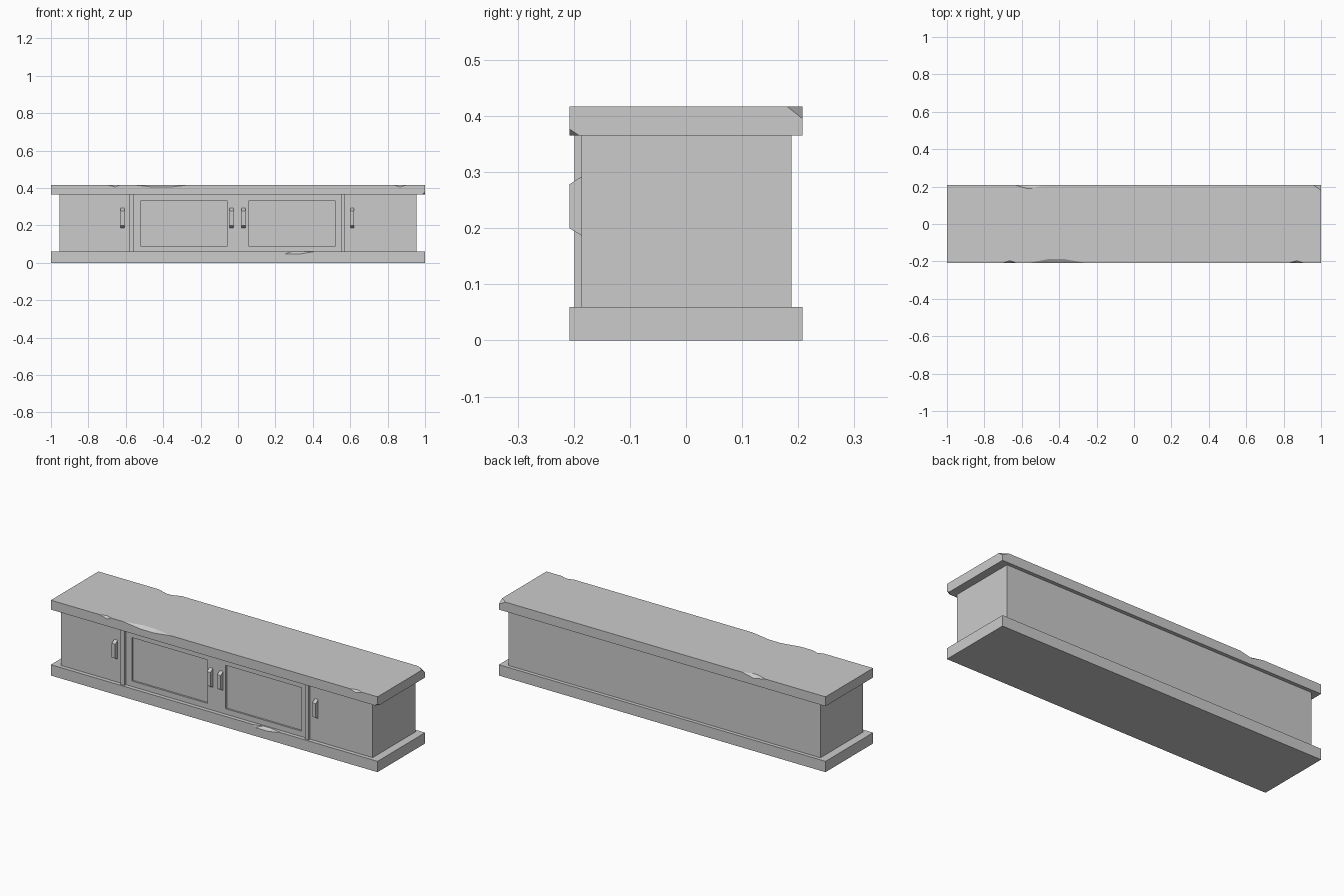
import bpy, bmesh
from mathutils import Vector

if "Cube" in bpy.data.objects:
    bpy.data.objects.remove(bpy.data.objects["Cube"])


def make(name, bm):
    bmesh.ops.recalc_face_normals(bm, faces=bm.faces)
    me = bpy.data.meshes.new(name)
    bm.to_mesh(me)
    bm.free()
    ob = bpy.data.objects.new(name, me)
    bpy.context.collection.objects.link(ob)
    return ob


def add_hull(bm, pts):
    part = bmesh.new()
    for p in pts:
        part.verts.new(p)
    bmesh.ops.convex_hull(part, input=part.verts)
    tmp = bpy.data.meshes.new("tmp")
    part.to_mesh(tmp)
    part.free()
    bm.from_mesh(tmp)
    bpy.data.meshes.remove(tmp)


def add_box(bm, x0, x1, y0, y1, z0, z1):
    vs = bmesh.ops.create_cube(bm, size=1)["verts"]
    for v in vs:
        v.co = Vector((x1 if v.co.x > 0 else x0, y1 if v.co.y > 0 else y0,
                       z1 if v.co.z > 0 else z0))


def box(name, *b):
    bm = bmesh.new()
    add_box(bm, *b)
    return make(name, bm)


def cut(ob, bm):
    cutter = make("cutter", bm)
    cutter.hide_render = True
    mod = ob.modifiers.new("cut", "BOOLEAN")
    mod.operation, mod.solver, mod.object = "DIFFERENCE", "EXACT", cutter
    bpy.context.view_layer.objects.active = ob
    bpy.ops.object.modifier_apply(modifier=mod.name)
    bpy.data.objects.remove(cutter)


def chip(bm, side, z, a, b, mids_top, mids_face, depth, drop):
    """Faceted nick along the upper front (side=-1) or back (side=1) edge."""
    y = side * Y
    pts = [(a, y, z), (b, y, z)]
    pts += [(m, y - side * depth, z) for m in mids_top]
    pts += [(m, y, z - drop) for m in mids_face]
    pts += [((a + b) / 2, y + side * 0.03, z + 0.03)]
    add_hull(bm, pts)


Y, H = 0.208, 0.417

# Worn top slab with nicked edges and two broken corners
top = box("top_slab", -1, 1, -Y, Y, 0.365, H)
bm = bmesh.new()
chip(bm, -1, H, -0.70, -0.63, [-0.665], [-0.655], 0.012, 0.012)
chip(bm, -1, H, -0.56, -0.26, [-0.45, -0.38], [-0.45, -0.37], 0.022, 0.013)
chip(bm, -1, H, 0.83, 0.905, [0.87], [0.865], 0.012, 0.012)
chip(bm, 1, H, -0.635, -0.49, [-0.57, -0.54], [-0.56], 0.019, 0.015)
add_hull(bm, [(0.96, Y, H), (1, 0.18, H), (1, Y, 0.395), (1.03, Y + 0.03, H + 0.03)])
add_hull(bm, [(0.983, -Y, 0.365), (1, -0.19, 0.365), (1, -Y, 0.377),
              (1.03, -Y - 0.03, 0.335)])
cut(top, bm)

# Plinth with one nick on the front edge
plinth = box("plinth", -1, 1, -Y, Y, 0, 0.06)
bm = bmesh.new()
chip(bm, -1, 0.06, 0.24, 0.41, [0.29, 0.34], [0.25, 0.33], 0.015, 0.013)
cut(plinth, bm)

# Cabinet body with recessed middle door panels
body = box("cabinet_body", -0.955, 0.955, -0.186, 0.188, 0.055, 0.37)
bm = bmesh.new()
for x0, x1 in ((-0.52, -0.055), (0.055, 0.52)):
    add_box(bm, x0, x1, -0.25, -0.176, 0.09, 0.33)
cut(body, bm)

# Upright dividers beside the middle doors
for side, x in (("left", -0.568), ("right", 0.561)):
    box(side + "_divider", x - 0.0115, x + 0.0115, -0.199, -0.18, 0.06, 0.365)

# Door handles with sloped ends
profile = [(-0.18, 0.187), (-0.186, 0.187), (-0.208, 0.2),
           (-0.208, 0.278), (-0.186, 0.292), (-0.18, 0.292)]
for i, x in enumerate((-0.617, -0.034, 0.029, 0.611)):
    bm = bmesh.new()
    add_hull(bm, [(x + s, y, z) for s in (-0.0105, 0.0105) for y, z in profile])
    make("door_handle_%d" % (i + 1), bm)
